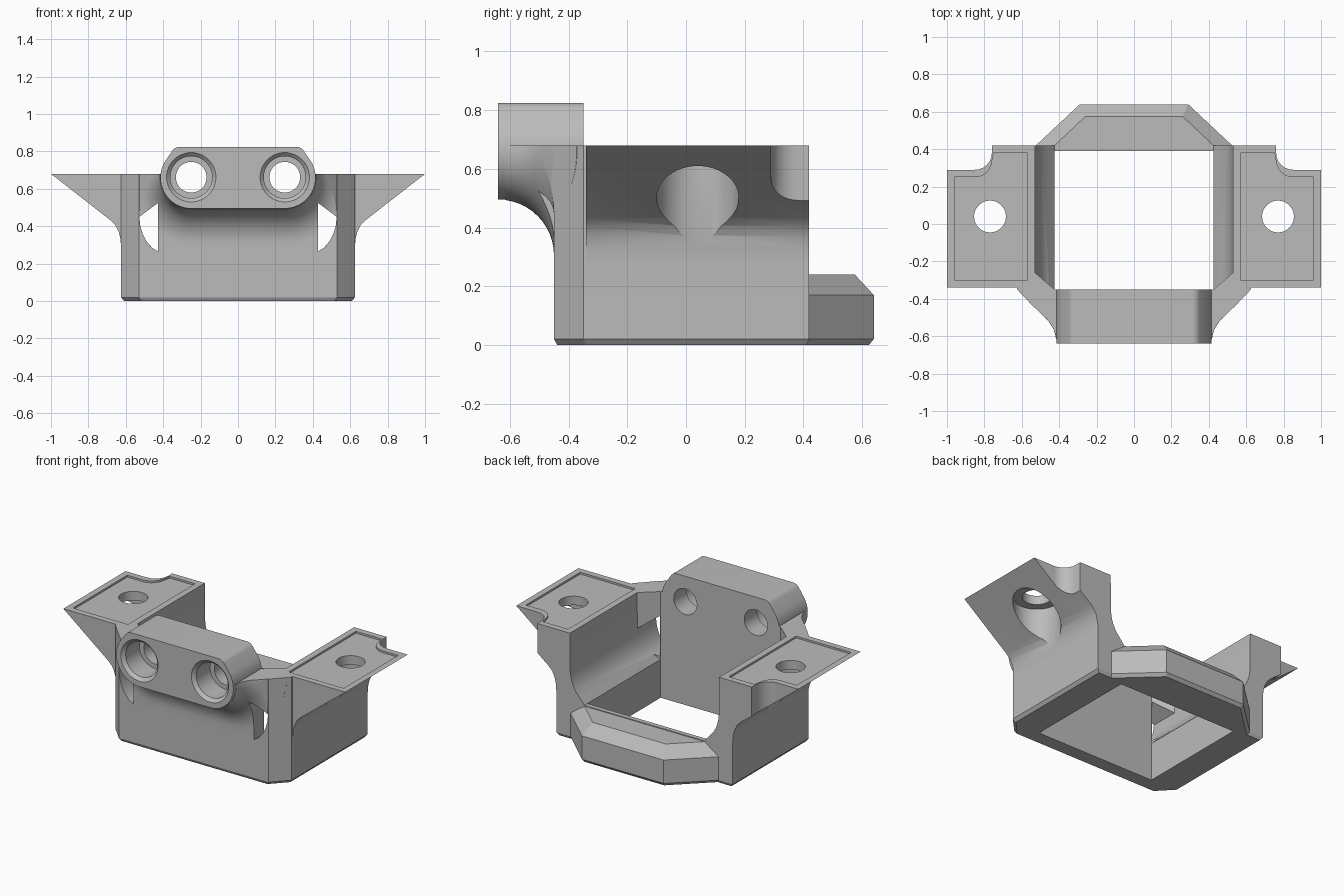
import bpy, bmesh
from math import sin, cos, pi, radians
from mathutils import Vector

if "Cube" in bpy.data.objects:
    bpy.data.objects.remove(bpy.data.objects["Cube"])

grey = bpy.data.materials.new("plain grey")
grey.use_nodes = True
COLOUR = (0.5, 0.5, 0.5, 1)
grey.diffuse_color = COLOUR
grey.node_tree.nodes["Principled BSDF"].inputs["Base Color"].default_value = COLOUR


def loft(name, rings):
    """Closed solid through rings of equal point count."""
    bm = bmesh.new()
    loops = [[bm.verts.new(p) for p in ring] for ring in rings]
    n = len(loops[0])
    for low, high in zip(loops, loops[1:]):
        for i in range(n):
            j = (i + 1) % n
            bm.faces.new((low[i], low[j], high[j], high[i]))
    bm.faces.new(loops[0])
    bm.faces.new(loops[-1])
    bmesh.ops.recalc_face_normals(bm, faces=bm.faces)
    mesh = bpy.data.meshes.new(name)
    bm.to_mesh(mesh)
    bm.free()
    mesh.materials.append(grey)
    obj = bpy.data.objects.new(name, mesh)
    bpy.context.collection.objects.link(obj)
    return obj


def flat(points, z, scale=1):
    return [(x * scale, y * scale, z) for x, y in points]


def upright(points, y):
    return [(x, y, z) for x, z in points]


def prism_z(name, points, low, high):
    return loft(name, [flat(points, low), flat(points, high)])


def prism_y(name, points, front, back):
    return loft(name, [upright(points, front), upright(points, back)])


def circle(cx, cy, r, n=48):
    return [(cx + r * cos(2 * pi * i / n), cy + r * sin(2 * pi * i / n)) for i in range(n)]


def symmetric(half):
    """Close a right-hand outline with its mirror image."""
    return half + [(-x, y) for x, y in reversed(half)]


def flip(points, side):
    return [(x * side, y) for x, y in points]


def combine(base, tool, operation):
    mod = base.modifiers.new("join", "BOOLEAN")
    mod.operation, mod.solver, mod.object = operation, "EXACT", tool
    graph = bpy.context.evaluated_depsgraph_get()
    graph.update()
    mesh = bpy.data.meshes.new_from_object(base.evaluated_get(graph))
    base.modifiers.clear()
    base.data = mesh
    bpy.data.objects.remove(tool)


# Main frame with chamfered corners and bottom edge
outline = symmetric([(0.53, -0.45), (0.625, -0.35), (0.625, 0.42)])
body = loft("mounting_bracket", [flat(outline, 0, 0.975), flat(outline, 0.02), flat(outline, 0.68)])

# Low rear bar with sloped top edge
bar = symmetric([(0.53, 0.35), (0.53, 0.415), (0.29, 0.64)])
bar_top = symmetric([(0.5, 0.35), (0.43, 0.415), (0.26, 0.575)])
combine(body, loft("rear_bar", [flat(bar, 0, 0.975), flat(bar, 0.02),
                                flat(bar, 0.17), flat(bar_top, 0.24)]), "UNION")

# Flared side wings with a notched rear corner
wing = [(0.55, 0.68), (0.55, 0.28), (0.625, 0.28), (0.628, 0.33), (0.638, 0.37),
        (0.655, 0.405), (0.682, 0.432), (1.0, 0.68)]
notch_arc = [(0.85 - 0.09 * cos(a), 0.38 - 0.09 * sin(a)) for a in [radians(15 * i) for i in range(7)]]
notch = [(0.76, 0.5)] + notch_arc + [(1.1, 0.29), (1.1, 0.5)]
for side in (1, -1):
    piece = prism_y("wing", flip(wing, side), -0.34, 0.42)
    combine(piece, prism_z("wing_notch", flip(notch, side), 0, 1), "DIFFERENCE")
    combine(body, piece, "UNION")


# Front block outline: rounded hull of four circles, grown by d
def block_outline(d, n=72):
    centres = [(s * x, z, r) for s in (1, -1) for x, z, r in ((0.25, 0.66, 0.165), (0.31, 0.775, 0.05))]
    points = []
    for i in range(n):
        a = 2 * pi * (i + 0.5) / n
        c = max(centres, key=lambda k: k[0] * cos(a) + k[1] * sin(a) + k[2])
        points.append((c[0] + (c[2] + d) * cos(a), c[1] + (c[2] + d) * sin(a)))
    return points


# Concave blend from the block to the front wall
R = 0.19
rings = []
for k in range(1, 13):
    a = k * pi / 24
    rings.append(upright(block_outline(R * (1 - cos(a))), -0.64 + R * sin(a)))
rings.append(upright(block_outline(R), -0.352))
blend = loft("block_blend", rings)
limit = symmetric([(0.472, -0.7), (0.472, -0.506), (0.622, -0.355), (0.622, -0.3)])
combine(blend, prism_z("blend_limit", limit, 0.1, 0.68), "INTERSECT")
combine(body, blend, "UNION")
combine(body, prism_y("front_block", block_outline(0), -0.64, -0.35), "UNION")

# Inner opening: straight below, widening above
shaft = symmetric([(0.425, -0.35), (0.425, 0.39)])
combine(body, prism_z("shaft_cut", shaft, -0.1, 1), "DIFFERENCE")
rings = []
for x, z in ((0.426, 0.245), (0.455, 0.28), (0.49, 0.32), (0.51, 0.36),
             (0.522, 0.4), (0.528, 0.45), (0.53, 1)):
    rings.append(flat(symmetric([(0.425, -0.35), (x, -0.35 + (x - 0.425) * 0.86), (x, 0.7)]), z))
combine(body, loft("upper_cut", rings), "DIFFERENCE")

slot = [(0.427, 0.265), (0.46, 0.285), (0.49, 0.32), (0.51, 0.36), (0.522, 0.4),
        (0.528, 0.45), (0.427, 0.525)]
pocket_arc = [(x, y - 0.04) for x, y in notch_arc]
pocket = [(0.57, -0.3), (0.57, 0.38), (0.75, 0.38)] + pocket_arc[1:] + [(0.96, 0.25), (0.96, -0.3)]
for side in (1, -1):
    # Slots beside the front block
    combine(body, prism_y("slot_cut", flip(slot, side), -0.7, -0.25), "DIFFERENCE")
    # Shallow pocket and screw hole on each wing
    combine(body, prism_z("pocket_cut", flip(pocket, side), 0.668, 0.8), "DIFFERENCE")
    combine(body, prism_z("screw_hole", circle(side * 0.77, 0.04, 0.085), 0.5, 0.9), "DIFFERENCE")
    combine(body, prism_z("screw_recess", circle(side * 0.77, 0.04, 0.14), 0.1, 0.61), "DIFFERENCE")
    # Stepped bores through the front block
    bore = loft("bore", [upright(circle(side * 0.25, 0.662, r), y) for r, y in
                         ((0.132, -0.7), (0.132, -0.64), (0.112, -0.62), (0.112, -0.48),
                          (0.082, -0.48), (0.082, -0.2))])
    combine(body, bore, "DIFFERENCE")

bpy.ops.object.select_all(action="DESELECT")
body.select_set(True)
bpy.context.view_layer.objects.active = body
bpy.ops.object.shade_smooth_by_angle(angle=radians(25))
